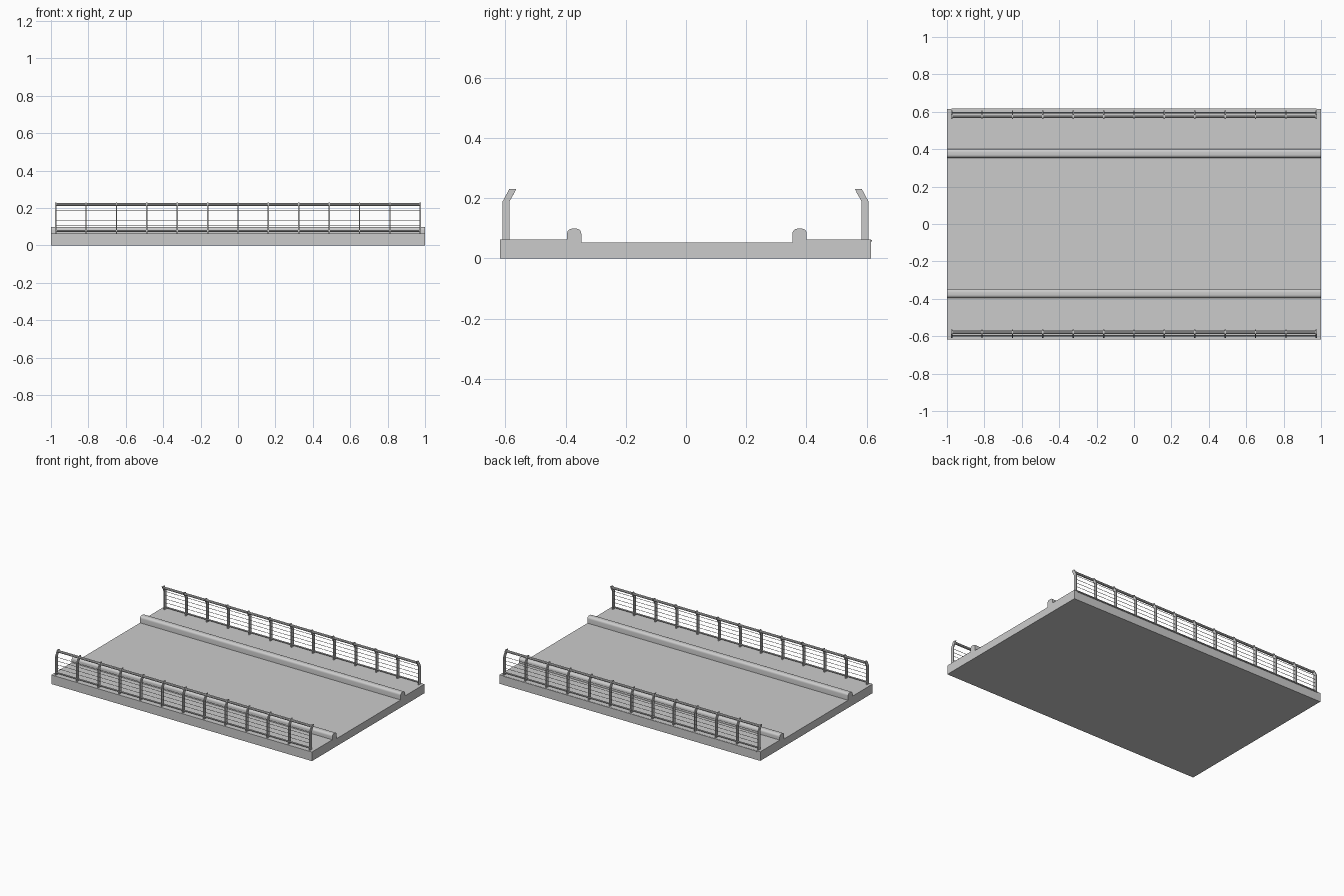
import bpy, bmesh, math

if "Cube" in bpy.data.objects:
    bpy.data.objects.remove(bpy.data.objects["Cube"])

# single concrete/steel grey
grey = bpy.data.materials.new("plain grey")
grey.diffuse_color = (0.6, 0.6, 0.6, 1)
grey.use_nodes = True
grey.node_tree.nodes["Principled BSDF"].inputs["Base Color"].default_value = grey.diffuse_color


def extrude_x(name, sections, smooth=False):
    """Each section is (yz profile, x0, x1); all go into one object."""
    bm = bmesh.new()
    for pts, x0, x1 in sections:
        a = [bm.verts.new((x0, y, z)) for y, z in pts]
        b = [bm.verts.new((x1, y, z)) for y, z in pts]
        n = len(pts)
        bm.faces.new(a)
        bm.faces.new(b[::-1])
        for i in range(n):
            j = (i + 1) % n
            bm.faces.new((a[i], b[i], b[j], a[j]))
    bmesh.ops.recalc_face_normals(bm, faces=bm.faces)
    me = bpy.data.meshes.new(name)
    bm.to_mesh(me)
    bm.free()
    me.materials.append(grey)
    ob = bpy.data.objects.new(name, me)
    bpy.context.collection.objects.link(ob)
    if smooth:
        bpy.context.view_layer.objects.active = ob
        ob.select_set(True)
        bpy.ops.object.shade_smooth_by_angle(angle=math.radians(40))
        ob.select_set(False)
    return ob


def arc(cy, cz, r, a0, a1, n=5):
    return [(cy + r * math.cos(math.radians(a0 + (a1 - a0) * i / n)),
             cz + r * math.sin(math.radians(a0 + (a1 - a0) * i / n))) for i in range(n + 1)]


def circle(cy, cz, r, n=8):
    return arc(cy, cz, r, 0, 360, n)[:-1]


def curb(y0, y1, top=0.099, r=0.016):
    """Rounded top of a curb, listed from low y to high y."""
    return arc(y0 + r, top - r, r, 180, 90) + arc(y1 - r, top - r, r, 90, 0)


# deck: roadway, two rounded curbs and raised walkways in one cross-section
ROAD, WALK = 0.053, 0.063
profile = [(-0.618, 0), (-0.618, WALK), (-0.395, WALK)]
profile += curb(-0.395, -0.348)
profile += [(-0.348, ROAD), (0.354, ROAD)]
profile += curb(0.354, 0.401)
profile += [(0.401, WALK), (0.614, WALK), (0.614, 0)]
extrude_x("bridge_deck", [(profile, -1, 1)], True)

END = 0.975
for side, s, off in (("front", -1, -0.0015), ("back", 1, -0.0015)):
    def place(pts):
        return [(s * y + off, z) for y, z in pts]

    # flat posts with tops leaning inward
    post = place([(0.6075, 0.06), (0.6075, 0.19), (0.586, 0.23),
                  (0.563, 0.23), (0.5845, 0.19), (0.5845, 0.06)])
    xs = [-END + i * 2 * END / 12 for i in range(13)]
    extrude_x(side + "_posts", [(post, x - 0.0035, x + 0.0035) for x in xs])

    # handrail and lower rail
    extrude_x(side + "_handrail", [(place(circle(0.577, 0.219, 0.0085)), -END, END)], True)
    extrude_x(side + "_lower_rail", [(place(circle(0.596, 0.078, 0.005)), -END, END)], True)

    # thin horizontal wires
    extrude_x(side + "_wires", [(place(circle(0.596, z, 0.0014, 6)), -END, END)
                                for z in (0.108, 0.134, 0.16, 0.186)])

# small lip along the back edge of the deck
extrude_x("back_edge_lip", [([(0.612, 0.057), (0.618, 0.057), (0.618, 0.062), (0.612, 0.062)], -END, END)])
